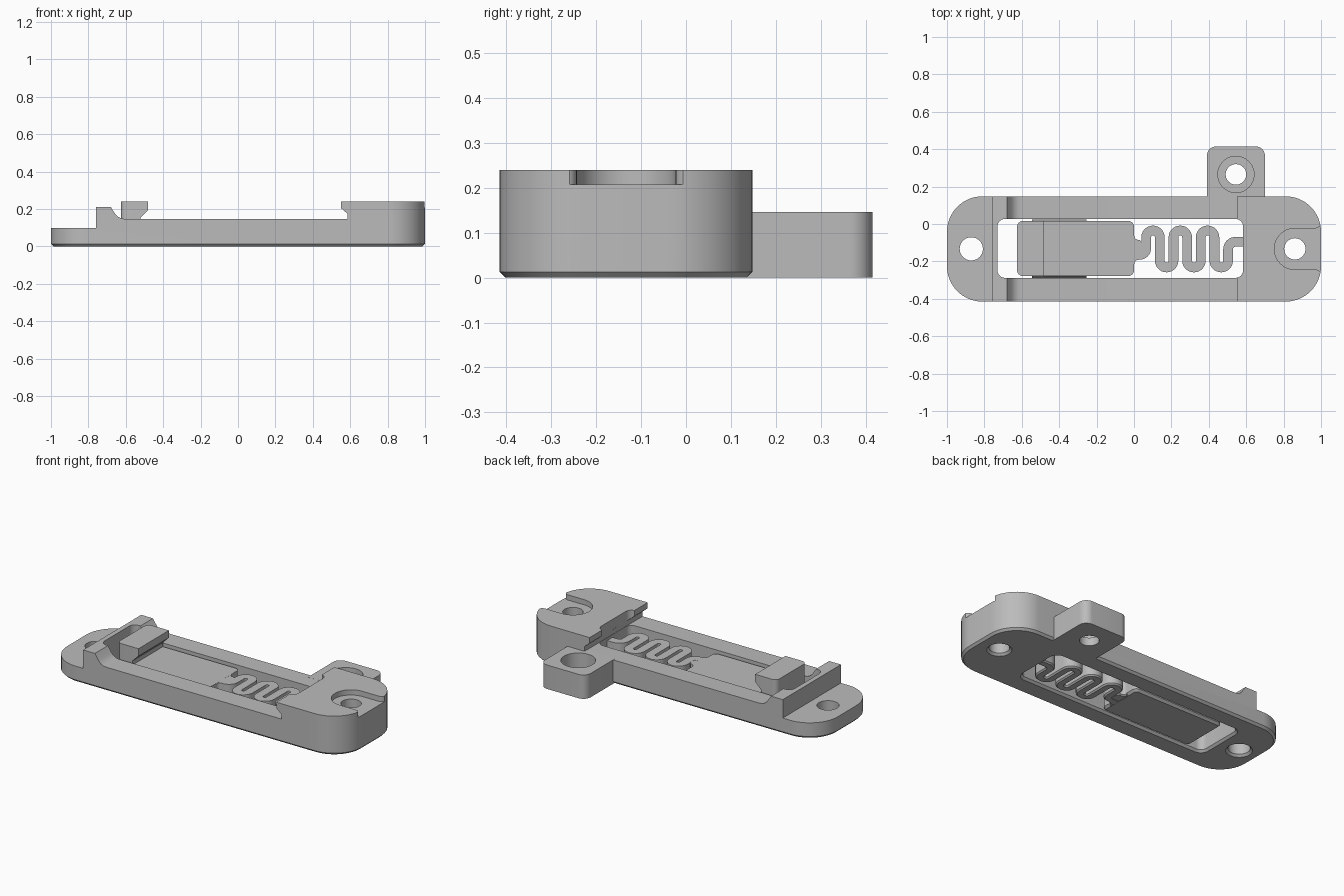
import bpy, bmesh, math
from mathutils import Vector

if "Cube" in bpy.data.objects:
    bpy.data.objects.remove(bpy.data.objects["Cube"])

GREY = (0.5, 0.5, 0.5, 1)
mat = bpy.data.materials.new("plain grey")
mat.use_nodes = True
mat.diffuse_color = GREY
mat.node_tree.nodes["Principled BSDF"].inputs["Base Color"].default_value = GREY

CH = 0.013          # bottom chamfer
MID = -0.133        # centre line of the body in y


def arc(cx, cy, r, a0, a1, n=10):
    """Points along an arc, angles in degrees."""
    return [(cx + r * math.cos(math.radians(a0 + (a1 - a0) * i / n)),
             cy + r * math.sin(math.radians(a0 + (a1 - a0) * i / n))) for i in range(n + 1)]


def rounded(x0, x1, y0, y1, r, n=10):
    pts = []
    for cx, cy, a in ((x1 - r, y1 - r, 0), (x0 + r, y1 - r, 90),
                      (x0 + r, y0 + r, 180), (x1 - r, y0 + r, 270)):
        pts += arc(cx, cy, r, a, a + 90, n)
    return pts


def circle(cx, cy, r):
    return arc(cx, cy, r, 0, 360, 40)[:-1]


def inset(pts, d):
    """Mitred inward offset of a counter-clockwise outline."""
    out = []
    for i, p in enumerate(pts):
        p, a, b = Vector(p), Vector(pts[i - 1]), Vector(pts[(i + 1) % len(pts)])
        u, v = (p - a).normalized(), (b - p).normalized()
        n1, n2 = Vector((-u.y, u.x)), Vector((-v.y, v.x))
        out.append(p + (n1 + n2) * d / max(1 + n1.dot(n2), 0.3))
    return out


def loft(name, rings):
    """Closed solid through rings of matching points."""
    bm = bmesh.new()
    rows = [[bm.verts.new(p) for p in ring] for ring in rings]
    n = len(rows[0])
    for lo, hi in zip(rows, rows[1:]):
        for i in range(n):
            j = (i + 1) % n
            bm.faces.new((lo[i], lo[j], hi[j], hi[i]))
    bm.faces.new(rows[0][::-1])
    bm.faces.new(rows[-1])
    bmesh.ops.recalc_face_normals(bm, faces=bm.faces)
    mesh = bpy.data.meshes.new(name)
    bm.to_mesh(mesh)
    bm.free()
    mesh.materials.append(mat)
    obj = bpy.data.objects.new(name, mesh)
    bpy.context.collection.objects.link(obj)
    return obj


def prism(name, pts, z0, z1, ch=0):
    """Upright prism; ch insets (or flares, if negative) its bottom edge."""
    rings = [(inset(pts, ch), z0), (pts, z0 + abs(ch)), (pts, z1)] if ch else [(pts, z0), (pts, z1)]
    return loft(name, [[(p[0], p[1], z) for p in ring] for ring, z in rings])


def side_profile(name, pts, y0, y1):
    return loft(name, [[(x, y, z) for x, z in pts] for y in (y0, y1)])


def boolean(obj, tool, op="DIFFERENCE"):
    mod = obj.modifiers.new(op.lower(), "BOOLEAN")
    mod.operation, mod.object, mod.solver = op, tool, "EXACT"
    bpy.context.view_layer.objects.active = obj
    bpy.ops.object.modifier_apply(modifier=mod.name)
    bpy.data.objects.remove(tool)


def through_hole(obj, pts):
    """Cut right through, leaving a chamfer on the underside."""
    boolean(obj, prism("cutter", pts, -CH, 0.5, -2 * CH))


# Frame: stepped side profile trimmed to a rounded outline
frame = side_profile("frame", [
    (-1.1, -0.1), (1.1, -0.1), (1.1, 0.24), (0.55, 0.24), (0.55, 0.205), (0.585, 0.175),
    (0.585, 0.146), (-0.6, 0.146), (-0.622, 0.149), (-0.64, 0.157), (-0.655, 0.172),
    (-0.68, 0.21), (-0.76, 0.21), (-0.76, 0.097), (-1.1, 0.097)], -0.6, 0.4)
boolean(frame, prism("outline", rounded(-1, 1, -0.415, 0.148, 0.19, 16), 0, 0.5, CH), "INTERSECT")
through_hole(frame, rounded(-0.73, 0.583, -0.288, 0.027, 0.04, 6))
through_hole(frame, circle(-0.87, MID, 0.062))
through_hole(frame, circle(0.86, MID, 0.057))

# Open screw seat in the head, flared at the end face
seat = arc(0.86, MID, 0.11, 90, 270, 24)
seat += arc(0.97, MID - 0.14, 0.03, 90, 0, 6) + [(1.1, MID - 0.14), (1.1, MID + 0.14)]
seat += arc(0.97, MID + 0.14, 0.03, 0, -90, 6)
boolean(frame, prism("seat_cutter", seat, 0.208, 0.5))

# Side lug with a deep counterbore
lug_outline = [(0.39, 0.12), (0.70, 0.12)] + arc(0.65, 0.365, 0.05, 0, 90) + arc(0.44, 0.365, 0.05, 90, 180)
lug = prism("side_lug", lug_outline, 0, 0.1465)
boolean(lug, prism("cutter", circle(0.545, 0.265, 0.055), -0.1, 0.5))
boolean(lug, prism("cutter", circle(0.545, 0.265, 0.097), 0.05, 0.5))

# Sliding latch: plate with an undercut thumb catch
latch = side_profile("sliding_latch", [
    (-0.7, -0.1), (0.1, -0.1), (0.1, 0.13), (-0.52, 0.13), (-0.52, 0.155),
    (-0.48, 0.195), (-0.48, 0.24), (-0.7, 0.24)], -0.5, 0.3)
boolean(latch, prism("outline", rounded(-0.625, 0, -0.278, 0.016, 0.03, 6), 0, 0.5, CH), "INTERSECT")

# Tapered guide ribs on both sides of the latch
for side, name in ((1, "left_guide_rib"), (-1, "right_guide_rib")):
    edge = MID + side * 0.145
    tip = edge + side * 0.012
    rib = [(edge, 0.03), (tip, 0.06), (tip, 0.075), (edge, 0.11)]
    loft(name, [[(x, y, z) for y, z in rib] for x in (-0.545, -0.255)])

# Serpentine spring: a centre path thickened to a band
R, STEP, TOP, LOW, HALF = 0.0365, 0.073, -0.071, -0.196, 0.026
path = [(-0.02, -0.165), (0.02, -0.165)] + arc(0.03, -0.13, 0.035, -90, 0, 8)
x = 0.065
for i in range(6):
    if i % 2 == 0:
        path += arc(x + R, TOP, R, 180, 0, 14)
    else:
        path += arc(x + R, LOW, R, 180, 360, 14)
    x += STEP
path += arc(x + 0.04, -0.135, 0.04, 180, 90, 8) + [(0.6, -0.095)]


def side_points(path, d):
    out = []
    for i, p in enumerate(path):
        t = Vector(path[min(i + 1, len(path) - 1)]) - Vector(path[max(i - 1, 0)])
        t.normalize()
        out.append((p[0] - t.y * d, p[1] + t.x * d))
    return out


band = side_points(path, -HALF) + side_points(path, HALF)[::-1]
prism("serpentine_spring", band, 0, 0.13, 0.008)

# Flared neck joining the spring to the latch
neck = [(-0.02, -0.215), (0.002, -0.215)] + arc(0.024, -0.213, 0.022, 180, 90, 5)
neck += [(0.05, -0.17), (0.05, -0.11), (0.03, -0.085)]
neck += arc(0.024, -0.063, 0.022, 270, 180, 5) + [(-0.02, -0.06)]
prism("spring_neck", neck, 0.001, 0.1295, 0.006)

# Smooth shading with sharp edges kept
bpy.ops.object.select_all(action="DESELECT")
for obj in bpy.context.collection.objects:
    if obj.type == "MESH" and mat.name in obj.data.materials:
        obj.select_set(True)
        bpy.context.view_layer.objects.active = obj
bpy.ops.object.shade_smooth_by_angle(angle=math.radians(25))
